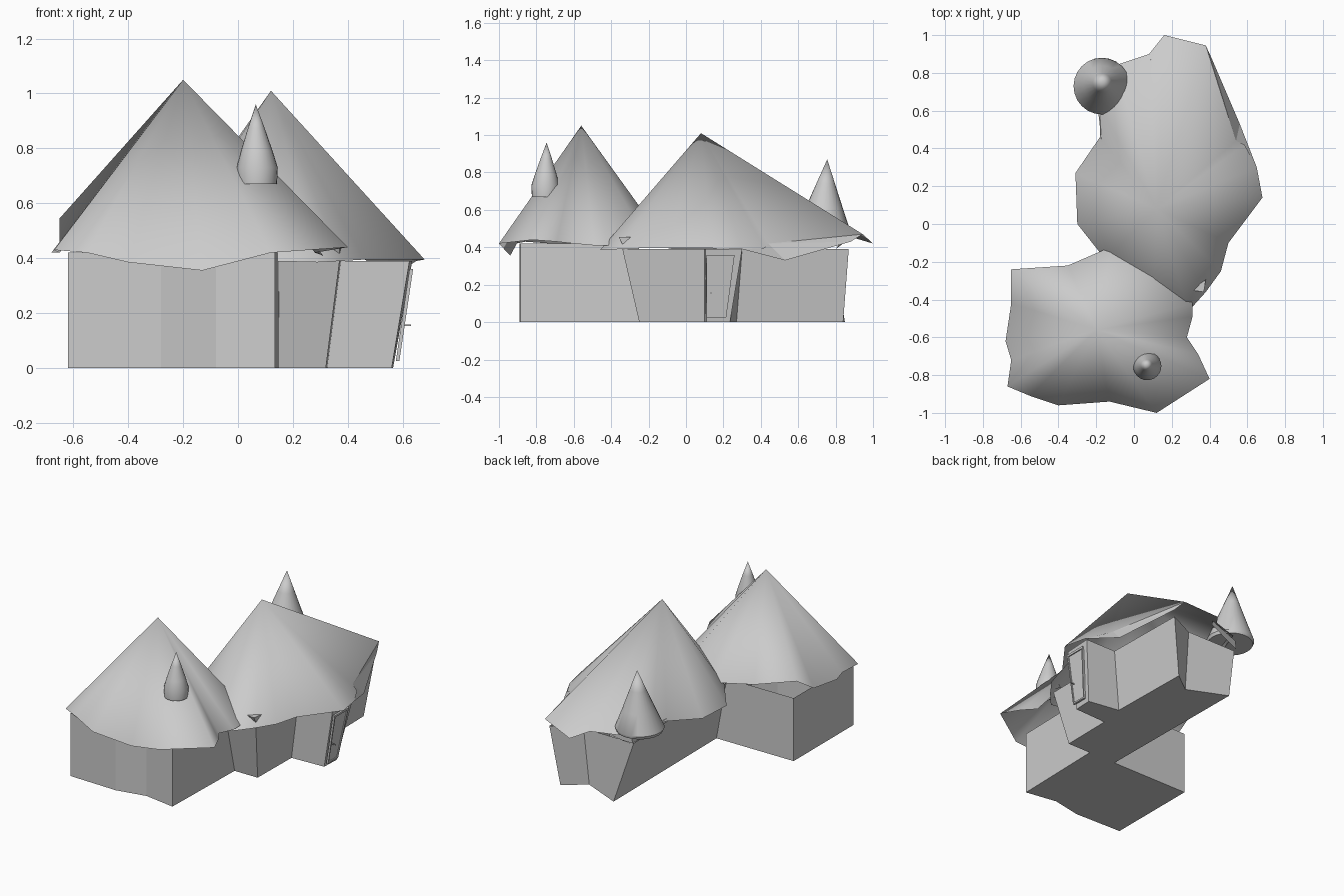
import bpy, math
from mathutils import Vector

if "Cube" in bpy.data.objects:
    bpy.data.objects.remove(bpy.data.objects["Cube"])


def mesh_object(name, verts, faces, smooth=None):
    me = bpy.data.meshes.new(name)
    me.from_pydata([tuple(v) for v in verts], [], faces)
    me.update()
    ob = bpy.data.objects.new(name, me)
    bpy.context.collection.objects.link(ob)
    bpy.context.view_layer.objects.active = ob
    for o in bpy.context.selected_objects:
        o.select_set(False)
    ob.select_set(True)
    if smooth:
        bpy.ops.object.shade_smooth_by_angle(angle=math.radians(smooth))
    return ob


def walls(name, bottom, top, height):
    # floor with walls leaning from the bottom outline to the top one
    n = len(bottom)
    verts = [(x, y, 0) for x, y in bottom] + [(x, y, height) for x, y in top]
    faces = [(i, (i + 1) % n, n + (i + 1) % n, n + i) for i in range(n)]
    faces.append(tuple(reversed(range(n))))
    return mesh_object(name, verts, faces)


def roof(name, apex, eave):
    # softly shaded fan from the apex down to an irregular eave line
    n = len(eave)
    return mesh_object(name, [apex] + eave,
                       [(0, 1 + i, 1 + (i + 1) % n) for i in range(n)], 130)


def spire(name, centre, tip, profile, sides=24):
    # lathe of (radius, z) points, closed at the bottom, leaning to its tip
    m = len(profile)
    verts = []
    for j, (r, z) in enumerate(profile):
        t = max(0, j - 1) / (m - 1)
        cx, cy = (c + (e - c) * t for c, e in zip(centre, tip))
        verts += [(cx + r * math.cos(2 * math.pi * k / sides),
                   cy + r * math.sin(2 * math.pi * k / sides), z) for k in range(sides)]
    verts.append(tip)
    faces = [tuple(reversed(range(sides)))]
    for j in range(m - 1):
        faces += [(j * sides + k, j * sides + (k + 1) % sides,
                   (j + 1) * sides + (k + 1) % sides, (j + 1) * sides + k)
                  for k in range(sides)]
    faces += [((m - 1) * sides + k, (m - 1) * sides + (k + 1) % sides, m * sides)
              for k in range(sides)]
    return mesh_object(name, verts, faces, 40)


def bar(name, corners, depth):
    # thin slab from a quad, thickened along x
    off = Vector((depth, 0, 0))
    c = [Vector(p) for p in corners]
    return mesh_object(name, c + [p + off for p in c],
                       [(3, 2, 1, 0), (4, 5, 6, 7)] +
                       [(i, (i + 1) % 4, 4 + (i + 1) % 4, 4 + i) for i in range(4)])


# Front hut walls
front_plan = [(-.62, -.88), (-.28, -.89), (-.08, -.85), (.135, -.885), (.15, -.25), (-.62, -.25)]
walls("front_hut_walls", front_plan, front_plan, .42)

# Rear hut walls with porch, flaring towards the top
walls("rear_hut_walls",
      [(-.05, -.25), (.32, -.25), (.325, .10), (.56, .11), (.565, .235), (.35, .27),
       (.34, .84), (.2, .735), (-.06, .85)],
      [(-.12, -.34), (.37, -.34), (.375, .10), (.625, .105), (.635, .30), (.41, .30),
       (.40, .87), (.21, .78), (-.16, .78)], .39)

# Front hut roof
roof("front_roof", (-.20, -.56, 1.05), [
    (-.67, -.86, .43), (-.55, -.91, .42), (-.40, -.96, .385), (-.13, -.94, .355),
    (.12, -1.0, .42), (.40, -.82, .44), (.34, -.69, .43), (.28, -.60, .42),
    (.31, -.49, .41), (.31, -.42, .41), (.19, -.20, .42), (-.12, -.12, .44),
    (-.35, -.22, .45), (-.65, -.24, .545), (-.65, -.42, .43), (-.68, -.62, .42),
    (-.65, -.72, .42)])

# Rear hut roof
roof("rear_roof", (.12, .08, 1.01), [
    (.10, -.43, .39), (.29, -.46, .385), (.38, -.36, .39), (.46, -.25, .395),
    (.50, -.10, .395), (.68, .14, .395), (.65, .30, .39), (.585, .42, .395),
    (.54, .44, .42), (.38, .945, .47), (.16, 1.0, .42), (.08, .90, .45),
    (-.10, .84, .45), (-.18, .62, .45), (-.18, .46, .42), (-.31, .27, .40),
    (-.30, 0, .38), (-.15, -.19, .41)])

# Eave strips where the roof edge folds under
for name, quad in {
    "right_eave_tip": [(.65, .30, .39), (.56, .53, .33), (.54, .44, .42), (.585, .42, .395)],
    "right_eave_strip": [(.54, .44, .42), (.56, .53, .33), (.41, .88, .43), (.38, .945, .47)],
    "back_eave_strip": [(-.16, .80, .39), (.08, .85, .46), (.09, .87, .475), (-.12, .84, .42)],
    "left_eave_strip": [(-.19, .60, .44), (-.165, .37, .43), (-.145, .39, .44), (-.16, .60, .45)],
}.items():
    mesh_object(name, quad, [(0, 1, 2), (0, 2, 3)])

# Small dormer point on the rear roof
mesh_object("dormer", [(.30, -.35, .455), (.37, -.36, .455), (.38, -.295, .455), (.37, -.34, .415)],
            [(0, 1, 2), (0, 3, 1), (1, 3, 2), (0, 2, 3)])

# Spires on both roofs
spire("front_spire", (.07, -.752), (.065, -.745, .96),
      [(.072, .67), (.075, .73), (.058, .79), (.03, .875)])
spire("rear_spire", (-.17, .73), (-.167, .755, .87),
      [(.142, .465), (.15, .485), (.10, .61), (.05, .74)])


# Leaning door on the porch, placed by (u across, v up) fractions
def door_point(u, v):
    z = .025 + v * .335
    return Vector((.575 + .05 * v, .11 + u * (.105 + .045 * v), z))


def door_bar(name, u0, u1, v0, v1, depth):
    bar(name, [door_point(u0, v0), door_point(u1, v0), door_point(u1, v1), door_point(u0, v1)], depth)


door_bar("door_panel", .06, .94, .03, .97, .006)
door_bar("door_frame_front", 0, .07, 0, 1, .013)
door_bar("door_frame_back", .93, 1, 0, 1, .013)
door_bar("door_frame_bottom", .07, .93, 0, .03, .013)
door_bar("door_frame_top", .07, .93, .96, 1, .013)
h = door_point(.2, .39)
bar("door_handle", [h + Vector((0, a, b)) for a, b in
                    ((-.003, -.003), (.003, -.003), (.003, .003), (-.003, .003))], .035)
